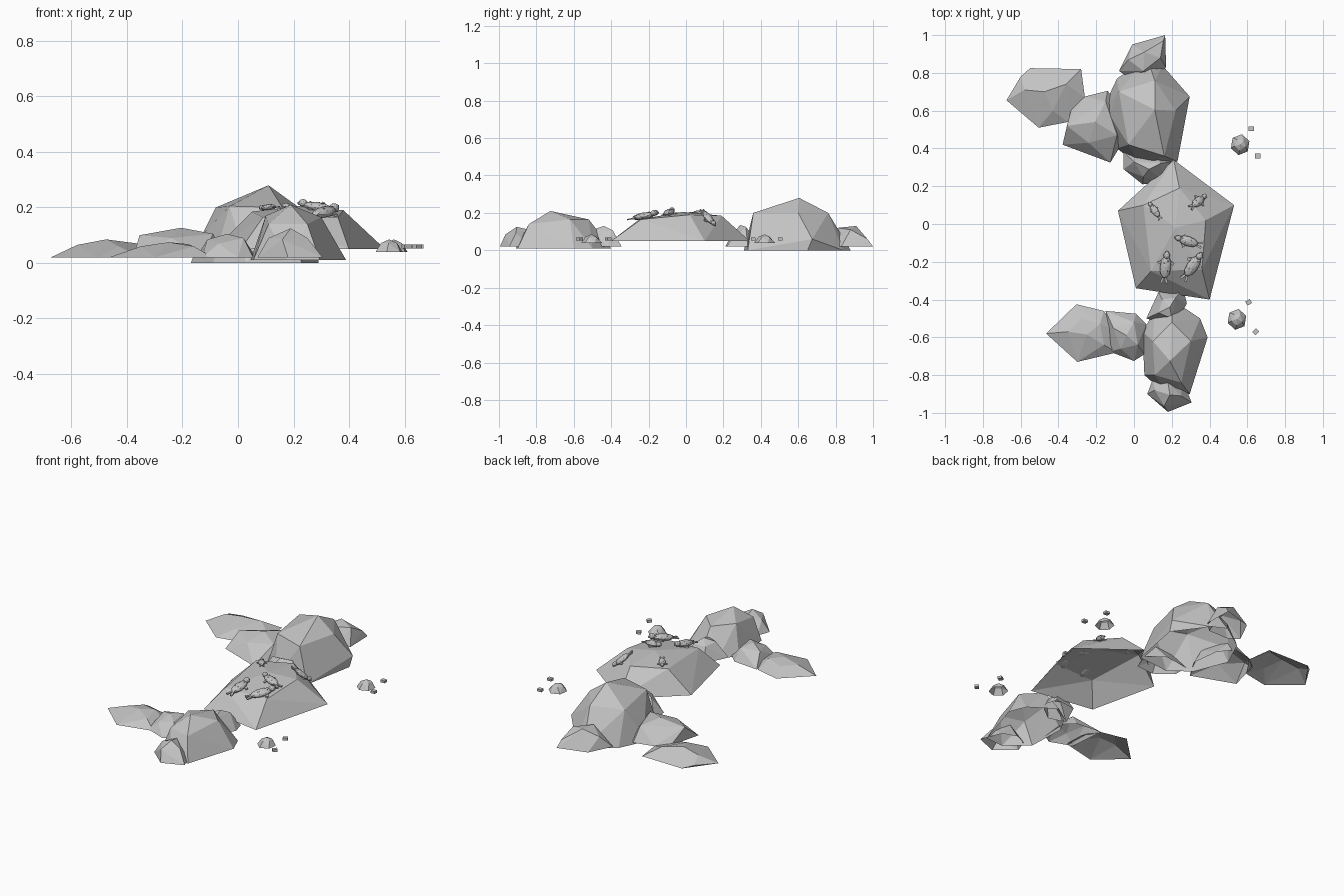
import bpy, bmesh, math
from mathutils import Matrix, Vector
from mathutils.bvhtree import BVHTree

if "Cube" in bpy.data.objects:
    bpy.data.objects.remove(bpy.data.objects["Cube"])

grey = bpy.data.materials.new("stone grey")
grey.diffuse_color = (0.55, 0.55, 0.55, 1)
grey.use_nodes = True
grey.node_tree.nodes["Principled BSDF"].inputs["Base Color"].default_value = grey.diffuse_color


def finish(bm, name):
    mesh = bpy.data.meshes.new(name)
    bm.to_mesh(mesh)
    mesh.materials.append(grey)
    ob = bpy.data.objects.new(name, mesh)
    bpy.context.collection.objects.link(ob)
    return ob


def rock(name, base, outline, tops):
    """Faceted boulder: hull of a ground outline and a few crest points, open below."""
    bm = bmesh.new()
    for x, y in outline:
        bm.verts.new((x, y, base))
    for p in tops:
        bm.verts.new(p)
    res = bmesh.ops.convex_hull(bm, input=bm.verts[:])
    junk = {g for g in res["geom_interior"] + res["geom_unused"] if isinstance(g, bmesh.types.BMVert)}
    bmesh.ops.delete(bm, geom=list(junk), context='VERTS')
    bmesh.ops.recalc_face_normals(bm, faces=bm.faces[:])
    under = [f for f in bm.faces if all(v.co.z < base + 1e-4 for v in f.verts)]
    bmesh.ops.delete(bm, geom=under, context='FACES')
    tree = BVHTree.FromBMesh(bm)
    finish(bm, name)
    bm.free()
    return tree


# central flat rock
slab = rock("central_rock", 0.05,
            [(.21, .34), (.53, .10), (.40, -.40), (.01, -.34), (-.085, .07)],
            [(.24, .19, .185), (.38, .02, .19), (.36, -.24, .165), (.09, -.25, .165),
             (.05, .10, .185), (.22, -.02, .205)])

# northern group
rock("north_large_rock", 0.0,
     [(-.17, .60), (-.09, .40), (.03, .31), (.23, .33), (.29, .65), (.15, .84), (.07, .88), (-.09, .77)],
     [(.11, .605, .28), (-.08, .70, .2), (.11, .76, .2), (.22, .60, .2), (.16, .36, .2),
      (-.03, .42, .205), (-.13, .58, .1), (.295, .675, .06)])
rock("north_tip_rock", 0.02,
     [(.165, 1.0), (-.01, .95), (-.08, .81), (-.02, .77), (.11, .77), (.17, .83)],
     [(.055, .91, .13), (.14, .88, .11), (-.03, .87, .09), (.05, .81, .12), (.155, .97, .06)])
rock("north_west_rock", 0.02,
     [(-.14, .705), (-.26, .675), (-.33, .615), (-.378, .42), (-.125, .325), (-.05, .45), (-.07, .62)],
     [(-.205, .54, .127), (-.355, .52, .1), (-.15, .65, .105), (-.09, .47, .105), (-.24, .43, .09)])
rock("far_north_west_rock", 0.02,
     [(-.55, .825), (-.28, .82), (-.26, .67), (-.35, .54), (-.505, .51), (-.675, .655)],
     [(-.475, .70, .085), (-.58, .71, .065), (-.36, .74, .07), (-.43, .60, .06), (-.60, .78, .035)])
rock("north_link_rock", 0.02,
     [(-.055, .38), (-.055, .29), (.045, .21), (.16, .22), (.2, .33), (.1, .40)],
     [(.08, .29, .135), (0, .33, .11), (.14, .32, .125), (.05, .25, .09)])

# southern group
rock("south_large_rock", 0.01,
     [(.20, -.40), (.35, -.50), (.39, -.60), (.295, -.90), (.18, -.91), (.055, -.80), (.045, -.57), (.11, -.46)],
     [(.19, -.725, .21), (.20, -.52, .165), (.30, -.62, .165), (.25, -.84, .14),
      (.11, -.80, .14), (.10, -.62, .17)])
rock("south_tip_rock", 0.02,
     [(.10, -.82), (.07, -.90), (.18, -.995), (.305, -.945), (.255, -.82), (.17, -.79)],
     [(.19, -.905, .125), (.16, -.965, .085), (.25, -.91, .09), (.11, -.88, .09), (.18, -.84, .11)])
rock("south_link_rock", 0.02,
     [(.065, -.50), (.13, -.36), (.26, -.345), (.28, -.42), (.255, -.465), (.17, -.53)],
     [(.19, -.44, .13), (.13, -.47, .11), (.22, -.39, .105), (.15, -.40, .1), (.2, -.5, .11)])
rock("south_west_rock", 0.02,
     [(-.15, -.46), (.01, -.475), (.065, -.53), (.055, -.69), (0, -.725), (-.13, -.675)],
     [(-.04, -.59, .105), (-.11, -.55, .085), (.0, -.52, .09), (.02, -.64, .09), (-.07, -.66, .07)])
rock("far_south_west_rock", 0.02,
     [(-.305, -.425), (-.16, -.46), (-.09, -.56), (-.09, -.68), (-.30, -.73), (-.465, -.58)],
     [(-.25, -.585, .075), (-.35, -.57, .06), (-.18, -.53, .068), (-.16, -.64, .06), (-.28, -.5, .06)])

# two islets on the open side, each with two loose stones
for side, cx, cy, stones in (("north", .562, .42, ((.62, .505, 0), (.655, .36, 0))),
                             ("south", .545, -.505, ((.607, -.415, 30), (.645, -.57, 45)))):
    ring = [(cx + .052 * math.cos(a), cy + .056 * math.sin(a))
            for a in (math.radians(20 + 60 * i) for i in range(6))]
    crest = [(cx + .03 * math.cos(a), cy + .032 * math.sin(a), .072)
             for a in (math.radians(50 + 72 * i) for i in range(5))]
    rock(side + "_islet", .04, ring, crest + [(cx, cy, .085)])
    for i, (x, y, deg) in enumerate(stones):
        bm = bmesh.new()
        m = (Matrix.Translation((x, y, .06)) @ Matrix.Rotation(math.radians(deg), 4, 'Z')
             @ Matrix.Diagonal((.028, .024, .014, 1)))
        bmesh.ops.create_cube(bm, size=1, matrix=m)
        finish(bm, f"{side}_loose_stone_{i + 1}")
        bm.free()


def seal(name, x, y, deg, length):
    """Resting seal, head along local +x, laid on the slab surface."""
    hit, normal, _, _ = slab.ray_cast(Vector((x, y, 1)), Vector((0, 0, -1)))
    tilt = Vector((0, 0, 1)).rotation_difference(normal).to_matrix().to_4x4()
    place = (Matrix.Translation(hit) @ tilt @ Matrix.Rotation(math.radians(deg), 4, 'Z')
             @ Matrix.Scale(length, 4))
    bm = bmesh.new()

    def blob(pos, size, sub=1):
        bmesh.ops.create_icosphere(bm, subdivisions=sub, radius=1,
                                   matrix=place @ Matrix.Translation(pos) @ Matrix.Diagonal((*size, 1)))

    def flipper(pos, size, turn):
        bmesh.ops.create_cube(bm, size=1, matrix=place @ Matrix.Translation(pos)
                              @ Matrix.Rotation(math.radians(turn), 4, 'Z') @ Matrix.Diagonal((*size, 1)))

    blob((0, 0, .08), (.36, .17, .11), 2)         # body
    blob((.36, 0, .12), (.11, .10, .09), 2)       # head
    blob((.45, 0, .10), (.05, .06, .045))         # muzzle
    for s in (-1, 1):
        flipper((.12, .18 * s, .03), (.08, .14, .04), 30 * s)     # front flippers
        flipper((-.41, .06 * s, .06), (.19, .07, .04), -18 * s)   # tail flippers
        blob((.43, .05 * s, .16), (.015, .015, .015))             # eyes
        blob((.12 * s, .06, .175), (.03, .025, .012))             # back spots
        blob((.05 - .15 * s, -.06, .172), (.03, .025, .012))
    finish(bm, name)
    bm.free()


for i, spec in enumerate(((.11, .07, 125, .11), (.335, .115, 40, .14), (.285, -.09, 162, .155),
                          (.167, -.225, 84, .175), (.31, -.22, 56, .18))):
    seal(f"seal_{i + 1}", *spec)
